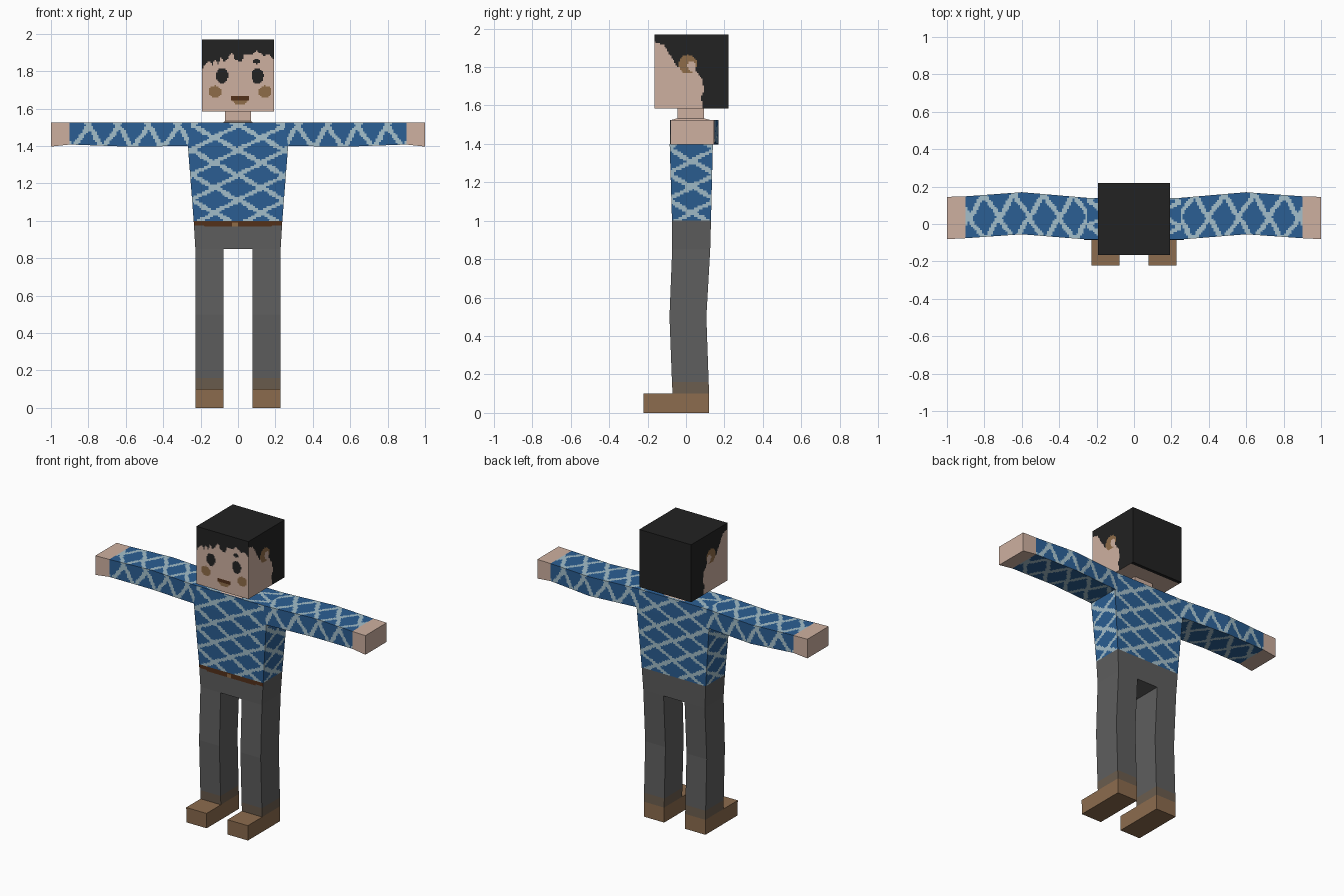
import bpy, bmesh, math
from mathutils import Vector

if "Cube" in bpy.data.objects:
    bpy.data.objects.remove(bpy.data.objects["Cube"])


def linear(c):
    c /= 255
    return c / 12.92 if c <= 0.04045 else ((c + 0.055) / 1.055) ** 2.4


# Colour palette
PALETTE = [
    ("skin", (206, 176, 160)), ("hair_black", (34, 34, 34)),
    ("trouser_grey", (94, 94, 94)), ("shirt_blue", (43, 95, 148)),
    ("shirt_pale_blue", (164, 191, 203)), ("shoe_brown", (140, 108, 78)),
    ("belt_brown", (84, 49, 26)), ("ankle_brown", (107, 93, 78)),
    ("cheek_tan", (143, 108, 72)),
]
SKIN, HAIR, GREY, BLUE, PALE, SHOE, BELT, ANKLE, TAN = range(9)
MATS = []
for name, rgb in PALETTE:
    m = bpy.data.materials.new(name)
    m.diffuse_color = (*[linear(c) for c in rgb], 1)
    m.use_nodes = True
    m.node_tree.nodes["Principled BSDF"].inputs["Base Color"].default_value = m.diffuse_color
    MATS.append(m)


def patch(bm, corners, out, rule, cell):
    """Four-cornered panel; a colour rule cuts it into a grid of small faces."""
    a, b, c, d = [Vector(p) for p in corners]
    nu = nv = 1
    if callable(rule):
        nu = max(1, math.ceil(max((b - a).length, (c - d).length) / cell))
        nv = max(1, math.ceil(max((d - a).length, (c - b).length) / cell))
    normal = (c - a).cross(d - b).normalized()
    flip = normal.dot(out) < 0
    if flip:
        normal = -normal
    grid = [[bm.verts.new(a.lerp(b, i / nu).lerp(d.lerp(c, i / nu), j / nv))
             for i in range(nu + 1)] for j in range(nv + 1)]
    for j in range(nv):
        for i in range(nu):
            q = [grid[j][i], grid[j][i + 1], grid[j + 1][i + 1], grid[j + 1][i]]
            f = bm.faces.new(q[::-1] if flip else q)
            f.material_index = rule(f.calc_center_median(), normal) if callable(rule) else rule


def loft(name, axis, sections, rule, cell=0.01, caps=(True, True), open_sides=None):
    """Box through rectangular sections (position, a0, a1, b0, b1) along x or z."""
    bm = bmesh.new()

    def ring(s):
        t, a0, a1, b0, b1 = s
        pts = [(a0, b0), (a1, b0), (a1, b1), (a0, b1)]
        return [Vector((t, p, q) if axis == "x" else (p, q, t)) for p, q in pts]
    rings = [ring(s) for s in sections]
    for n, (r, s) in enumerate(zip(rings, rings[1:])):
        mid = sum(r + s, Vector()) / 8
        for k in range(4):
            if n == open_sides and k in (1, 3):
                continue
            c = (r[k], r[(k + 1) % 4], s[(k + 1) % 4], s[k])
            patch(bm, c, sum(c, Vector()) / 4 - mid, rule, cell)
    along = (rings[-1][0] - rings[0][0])
    if caps[0]:
        patch(bm, rings[0], -along, rule, cell)
    if caps[1]:
        patch(bm, rings[-1], along, rule, cell)
    bmesh.ops.remove_doubles(bm, verts=bm.verts, dist=1e-5)
    me = bpy.data.meshes.new(name)
    bm.to_mesh(me)
    bm.free()
    for m in MATS:
        me.materials.append(m)
    ob = bpy.data.objects.new(name, me)
    bpy.context.collection.objects.link(ob)
    return ob


def lattice(u, v):
    """Blue lozenges separated by a pale net."""
    u += 0.025 * math.sin(2 * math.pi * v * 2)
    du, dv = abs(u - round(u)), abs(v - round(v))
    return PALE if abs(du + dv - 0.5) < 0.095 else BLUE


def interp(points, t):
    for (a, fa), (b, fb) in zip(points, points[1:]):
        if t <= b:
            return fa + (fb - fa) * (t - a) / (b - a)
    return points[-1][1]


def oval(p, q, cp, cq, rp, rq):
    return ((p - cp) / rp) ** 2 + ((q - cq) / rq) ** 2 < 1


# Head: jagged fringe (x, z) and hairline on the sides (z, y)
FRINGE = [(-.2, 1.805), (-.155, 1.855), (-.135, 1.83), (-.125, 1.865), (-.105, 1.835),
          (-.09, 1.88), (-.075, 1.845), (-.03, 1.9), (-.015, 1.86), (.02, 1.85),
          (.035, 1.89), (.07, 1.885), (.1, 1.91), (.14, 1.88), (.16, 1.89), (.2, 1.86)]
HAIRLINE = [(1.58, .09), (1.645, .08), (1.68, .095), (1.735, .085), (1.785, .05),
            (1.80, -.045), (1.85, -.075), (1.915, -.115), (1.935, -.17), (1.98, -.2)]


def head_colour(p, n):
    x, y, z = p
    if n.z > 0.5 or n.y > 0.5:
        return HAIR
    if n.z < -0.5:
        return HAIR if y > 0.2 else SKIN
    if abs(n.x) > 0.5:
        if oval(y, z, 0.03, 1.805, 0.022, 0.028):
            return SKIN
        if oval(y, z, 0.01, 1.815, 0.047, 0.048):
            return TAN
        return HAIR if y > interp(HAIRLINE, z) else SKIN
    if z > interp(FRINGE, x) or oval(x, z, 0.1, 1.852, 0.02, 0.012):
        return HAIR
    if oval(x, z, -0.085, 1.775, 0.032, 0.042) or oval(x, z, 0.105, 1.775, 0.032, 0.042):
        return HAIR
    if oval(x, z, -0.123, 1.69, 0.034, 0.032) or oval(x, z, 0.145, 1.69, 0.034, 0.032):
        return TAN
    if z < 1.668 and oval(x, z, 0.01, 1.665, 0.05, 0.045):
        return BELT if z > 1.645 else TAN
    return SKIN


loft("head", "z", [(1.585, -.192, .192, -.165, .22), (1.97, -.192, .192, -.165, .22)],
     head_colour, 0.0075)
loft("neck", "z", [(1.525, -.08, .08, -.075, .125), (1.533, -.07, .07, -.045, .093),
                   (1.585, -.07, .07, -.045, .093)], SKIN, caps=(False, False))


# Patterned shirt body
def shirt_colour(p, n):
    if abs(n.x) > 0.5:
        return lattice((p.y - 0.03) / 0.25, (p.z - 1.243) / 0.134)
    if n.z > 0.5:
        return lattice(p.x / 0.25, (p.y + 0.08) / 0.134)
    return lattice(p.x / 0.25, (p.z - 1.177) / 0.134)


loft("shirt_body", "z", [(1.0, -.237, .237, -.073, .13), (1.4, -.268, .268, -.085, .14),
                         (1.525, -.25, .25, -.082, .14)],
     shirt_colour, caps=(False, True), open_sides=1)


# Sleeves with lozenges running around the arm
def sleeve_colour(p, n):
    if abs(n.z) > 0.5:
        v = p.y - 0.035
    else:
        v = 0.11 + 1.525 - p.z
    return lattice(abs(p.x) / 0.16, v / 0.25)


# Trousers: belt and buckle on the front only
def hip_colour(p, n):
    if n.y < -0.5 and p.z > 0.965 + 0.008 * min(1, abs(p.x) / 0.2):
        return TAN if abs(p.x + 0.015) < 0.016 and p.z < 0.992 else BELT
    return GREY


hips = loft("hips", "z", [(0.85, -.228, .228, -.072, .126), (1.0, -.237, .237, -.073, .13)],
            hip_colour, 0.008, caps=(True, False))


def mirrored(s, lo, hi):
    return (lo, hi) if s > 0 else (-hi, -lo)


for s, side in ((1, "left"), (-1, "right")):
    loft(side + "_sleeve", "x", [(s * .25, -.083, .14, 1.4, 1.525),
                                 (s * .6, -.055, .17, 1.397, 1.525),
                                 (s * .9, -.076, .148, 1.408, 1.525)],
         sleeve_colour, caps=(False, False))
    loft(side + "_hand", "x", [(s * .9, -.076, .148, 1.408, 1.525),
                               (s * 1.0, -.081, .145, 1.397, 1.525)],
         SKIN, caps=(False, True))
    # Legs bend slightly forward at the knee
    x0, x1 = mirrored(s, .078, .228)
    loft(side + "_leg", "z", [(.16, x0, x1, -.073, .118), (.5, x0, x1, -.086, .106),
                              (.85, x0, x1, -.072, .126)], GREY, caps=(False, False))
    loft(side + "_ankle", "z", [(.1, x0, x1, -.07, .12), (.16, x0, x1, -.073, .118)],
         ANKLE, caps=(False, False))
    loft(side + "_shoe", "z", [(0, x0, x1, -.22, .12), (.1, x0, x1, -.222, .12)], SHOE)
